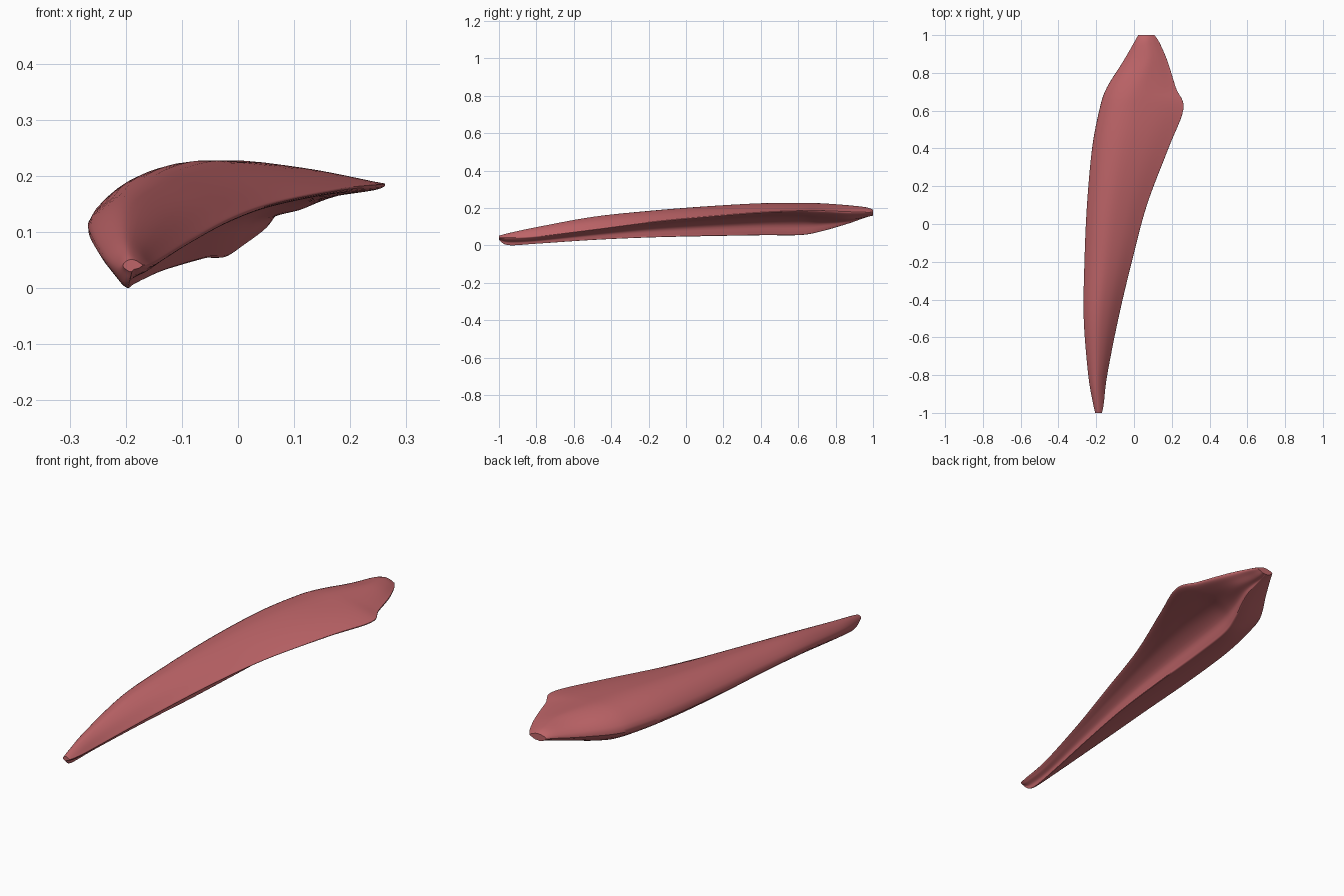
import bpy, bmesh

if "Cube" in bpy.data.objects:
    bpy.data.objects.remove(bpy.data.objects["Cube"])

# Stations: y, left x,z, crest x,z, right rim x,z, groove x,z, lower lip x,z
STATIONS = [
    (-1.00, -.205, .040, -.190, .052, -.170, .042, -.178, .036, -.190, .030),
    (-0.95, -.217, .035, -.195, .066, -.160, .042, -.172, .028, -.197, .002),
    (-0.80, -.242, .055, -.200, .098, -.142, .050, -.158, .034, -.185, .010),
    (-0.50, -.265, .095, -.195, .153, -.083, .086, -.110, .070, -.145, .030),
    (-0.20, -.261, .112, -.165, .185, -.012, .125, -.060, .103, -.105, .043),
    (0.10, -.248, .120, -.135, .209, .068, .154, -.010, .130, -.080, .050),
    (0.40, -.222, .128, -.085, .226, .182, .177, .035, .150, -.058, .055),
    (0.61, -.182, .135, -.040, .228, .262, .185, .060, .152, -.030, .056),
    (0.72, -.145, .140, .000, .226, .222, .185, .085, .145, .000, .075),
    (0.86, -.058, .155, .060, .216, .178, .180, .110, .140, .050, .115),
    (0.96, .000, .172, .062, .205, .135, .177, .085, .152, .055, .150),
    (1.00, .022, .178, .065, .192, .108, .178, .080, .162, .060, .160),
]
SUB = 6


def catmull(a, b, c, d, t):
    return [.5 * (2*q + (r-p)*t + (2*p-5*q+4*r-s)*t*t + (3*q-p-3*r+s)*t**3)
            for p, q, r, s in zip(a, b, c, d)]


def mix(a, b, u, v):
    return (a[0] + (b[0]-a[0])*u, a[1] + (b[1]-a[1])*v)


def section(s):
    """Closed outline: rounded left, arched top, thin right rim, grooved underside."""
    L, T, R, G, B = [(s[i], s[i+1]) for i in (1, 3, 5, 7, 9)]
    pts = [L, mix(L, T, .32, .68), T, mix(T, R, .5, .30), mix(T, R, .92, .86),
           R, mix(R, G, .10, .30), mix(R, G, .5, .62), G,
           mix(G, B, .65, .35), mix(G, B, .85, .85), B, mix(B, L, .45, .22)]
    n = len(pts)
    return [catmull(pts[i-1], pts[i], pts[(i+1) % n], pts[(i+2) % n], k/4)
            for i in range(n) for k in range(4)]


# Interpolate stations along the length
rows = []
last = len(STATIONS) - 1
for i in range(last):
    q = [STATIONS[max(0, min(last, i+j))] for j in (-1, 0, 1, 2)]
    for k in range(SUB):
        rows.append(catmull(*q, k/SUB))
rows.append(list(STATIONS[-1]))

# Loft the muscle body and cap its ends
bm = bmesh.new()
rings = [[bm.verts.new((x, max(-1, min(1, r[0])), z)) for x, z in section(r)] for r in rows]
for a, b in zip(rings, rings[1:]):
    for i in range(len(a)):
        j = (i + 1) % len(a)
        bm.faces.new((a[i], a[j], b[j], b[i]))
bm.faces.new(rings[0])
bm.faces.new(rings[-1])
low = min(v.co.z for v in bm.verts)
for v in bm.verts:
    v.co.z -= low
bmesh.ops.recalc_face_normals(bm, faces=bm.faces)
mesh = bpy.data.meshes.new("muscle_body")
bm.to_mesh(mesh)
bm.free()

red = bpy.data.materials.new("muscle red")
red.diffuse_color = (.52, .13, .14, 1)
red.use_nodes = True
red.node_tree.nodes["Principled BSDF"].inputs["Base Color"].default_value = red.diffuse_color
mesh.materials.append(red)
body = bpy.data.objects.new("muscle_body", mesh)
bpy.context.collection.objects.link(body)
bpy.context.view_layer.objects.active = body
body.select_set(True)
bpy.ops.object.shade_smooth_by_angle(angle=.7)
